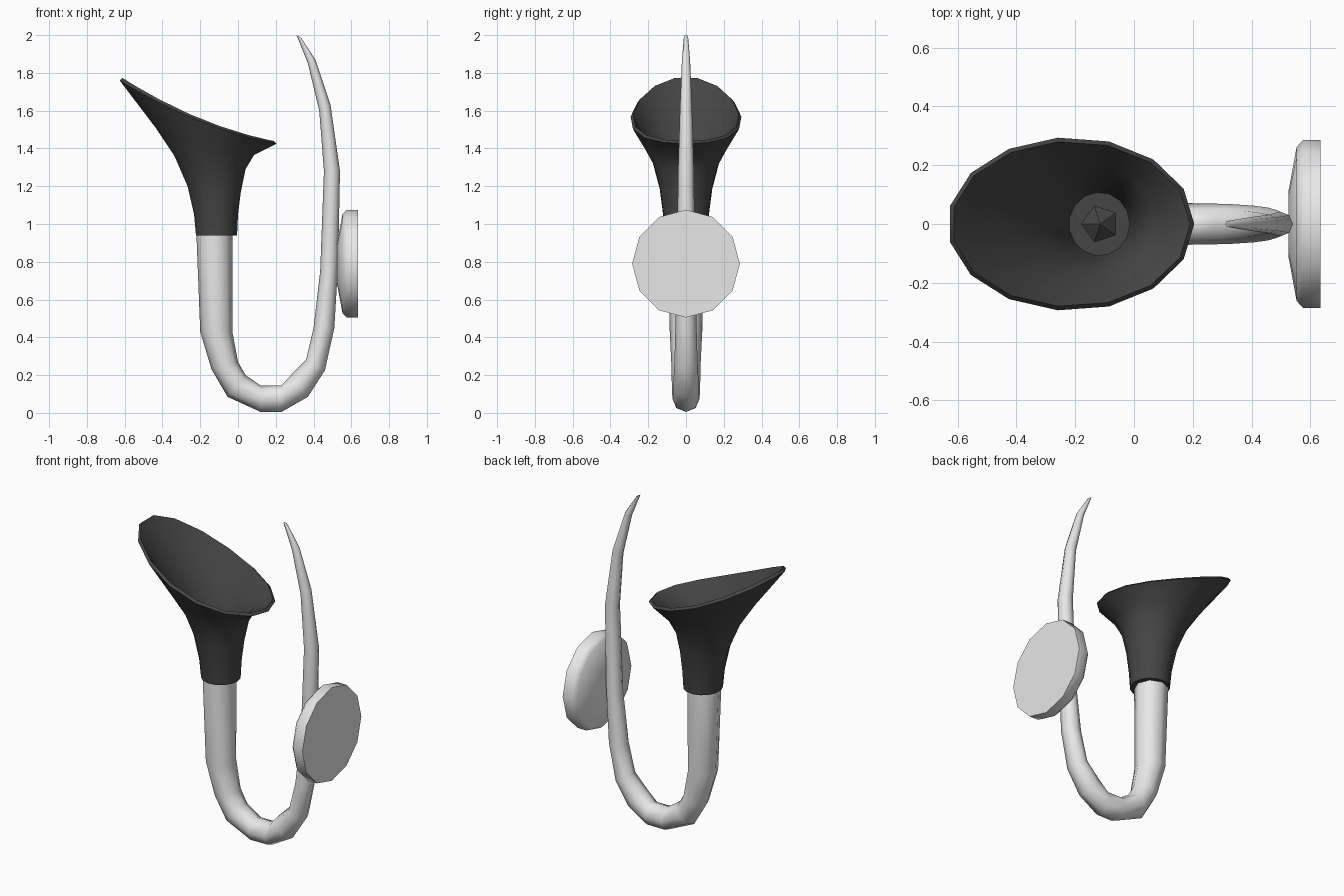
import bpy, bmesh, math
from mathutils import Vector, Matrix

cube = bpy.data.objects.get("Cube")
if cube:
    bpy.data.objects.remove(cube, do_unlink=True)


def material(name, value):
    mat = bpy.data.materials.new(name)
    mat.use_nodes = True
    colour = (value, value, value, 1)
    mat.diffuse_color = colour
    mat.node_tree.nodes["Principled BSDF"].inputs["Base Color"].default_value = colour
    return mat


light = material("light grey", 0.8)
dark = material("charcoal", 0.06)


def finish(name, bm, mat, angle=40):
    bmesh.ops.recalc_face_normals(bm, faces=bm.faces)
    mesh = bpy.data.meshes.new(name)
    bm.to_mesh(mesh)
    bm.free()
    mesh.materials.append(mat)
    mesh.shade_smooth()
    mesh.set_sharp_from_angle(angle=math.radians(angle))
    obj = bpy.data.objects.new(name, mesh)
    bpy.context.collection.objects.link(obj)
    return obj


def loft(name, rings, sides, mat, angle=40):
    """Each ring: two opposite points (xa, za), (xb, zb), half width in y, sag in z."""
    bm = bmesh.new()
    loops = []
    for xa, za, xb, zb, width, sag in rings:
        a, b = Vector((xa, 0, za)), Vector((xb, 0, zb))
        mid, half = (a + b) / 2, (b - a) / 2
        loop = []
        for i in range(sides):
            t = math.tau * i / sides
            across = Vector((0, width * math.sin(t), -sag * math.sin(t) ** 2))
            loop.append(bm.verts.new(mid + half * math.cos(t) + across))
        loops.append(loop)
    for lower, upper in zip(loops, loops[1:]):
        for i in range(sides):
            j = (i + 1) % sides
            bm.faces.new((lower[i], lower[j], upper[j], upper[i]))
    bm.faces.new(loops[0])
    bm.faces.new(loops[-1])
    return finish(name, bm, mat, angle)


# Curved tube, thick under the bell and tapering to the tip
tube = [
    (-.21, 1.02, -.03, 1.02, .09),
    (-.22, .94, -.03, .94, .095),
    (-.20, .43, -.03, .43, .086),
    (-.14, .23, .0, .27, .077),
    (-.055, .085, .04, .20, .075),
    (.12, .005, .12, .145, .072),
    (.23, .005, .23, .145, .07),
    (.37, .085, .28, .20, .068),
    (.46, .225, .36, .28, .062),
    (.51, .45, .40, .45, .056),
    (.53, .79, .435, .75, .048),
    (.54, 1.28, .455, 1.28, .042),
    (.49, 1.63, .43, 1.60, .032),
    (.41, 1.87, .37, 1.85, .022),
    (.335, 1.985, .31, 2.0, .011),
]
loft("curved_tube", [r + (0,) for r in tube], 8, light, 60)

# Flared bell: outside wall up to the slanted rim, then the inside wall down
outer = [
    (-.225, .94, -.005, .94, .112, 0),
    (-.235, 1.05, .0, 1.05, .122, 0),
    (-.27, 1.2, .015, 1.17, .14, 0),
    (-.34, 1.36, .04, 1.29, .175, .01),
    (-.44, 1.51, .085, 1.365, .225, .025),
    (-.635, 1.765, .205, 1.425, .295, .045),
]
wall = .014
inner = [(xa + wall, za + wall, xb - wall, zb + wall, w - wall, s)
         for xa, za, xb, zb, w, s in reversed(outer[1:])]
loft("flared_bell", outer + inner, 15, dark, 50)

# Small faceted plug at the throat of the bell
bm = bmesh.new()
bmesh.ops.create_cone(bm, cap_ends=True, cap_tris=True, segments=5, radius1=.07,
                      radius2=0, depth=.05,
                      matrix=Matrix.Translation((-.115, 0, 1.085))
                      @ Matrix.Rotation(math.pi / 2, 4, "Z"))
finish("throat_plug", bm, dark, 20)

# Round mounting plate, domed toward the tube and flat on the outside
plate_profile = [(.525, .11), (.553, .262), (.575, .285), (.635, .285)]
loft("mounting_plate", [(x, .79 - r, x, .79 + r, r, 0) for x, r in plate_profile],
     12, light, 50)
